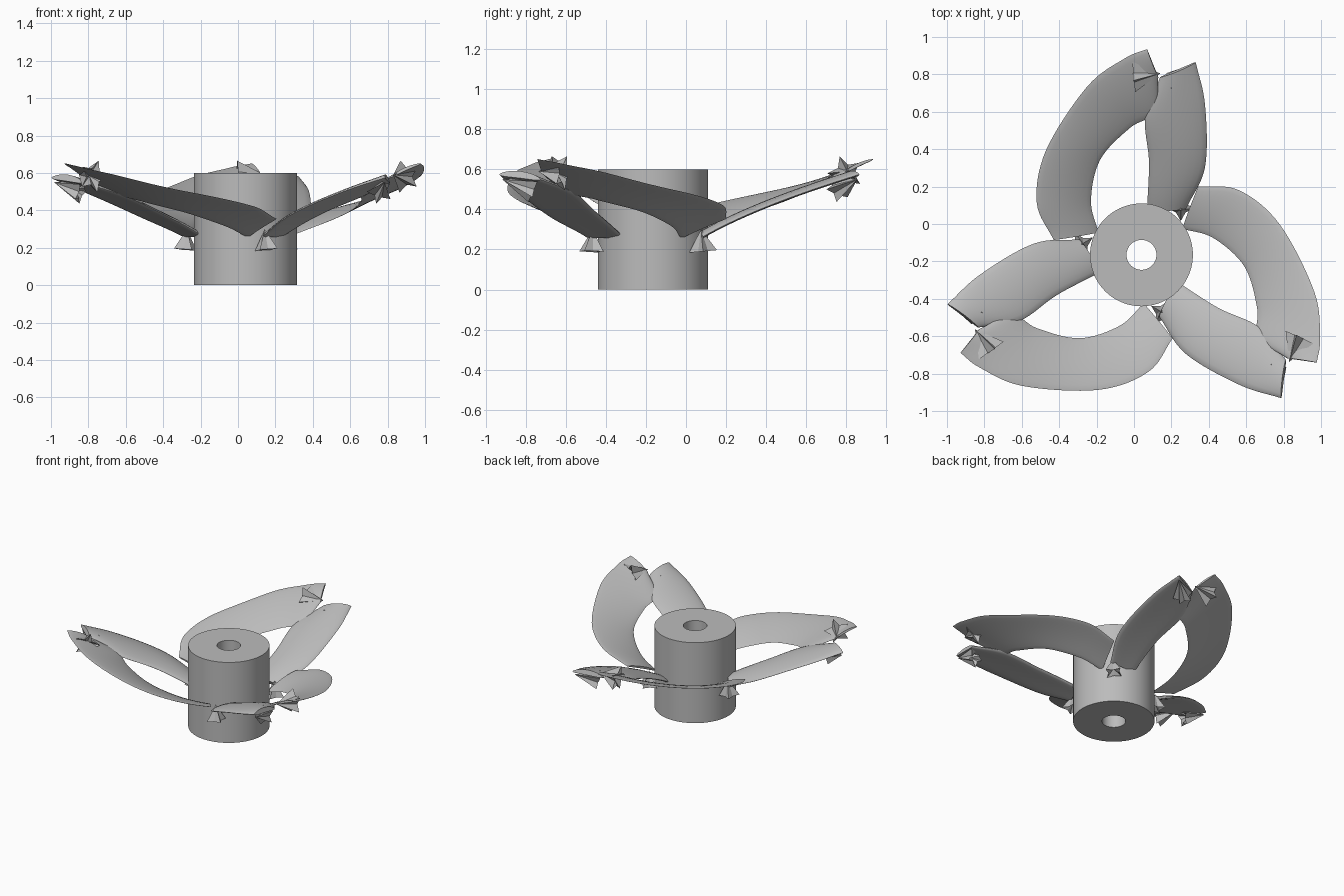
import bpy, bmesh, math
from mathutils import Vector, Matrix

cube = bpy.data.objects.get("Cube")
if cube:
    bpy.data.objects.remove(cube)

HUB_CENTRE = Vector((0.04, -0.165, 0))
BLADES = 3

grey = bpy.data.materials.new("plain grey")
grey.use_nodes = True
grey.diffuse_color = (0.5, 0.5, 0.5, 1)
grey.node_tree.nodes["Principled BSDF"].inputs["Base Color"].default_value = grey.diffuse_color


def make_mesh(bm, name):
    """Turn a bmesh into a coloured mesh."""
    bmesh.ops.recalc_face_normals(bm, faces=bm.faces)
    mesh = bpy.data.meshes.new(name)
    bm.to_mesh(mesh)
    bm.free()
    mesh.materials.append(grey)
    return mesh


def place(mesh, name, turn=0.0, smooth=True):
    """Add an object turned about the hub axis."""
    obj = bpy.data.objects.new(name, mesh)
    bpy.context.collection.objects.link(obj)
    obj.matrix_world = Matrix.Translation(HUB_CENTRE) @ Matrix.Rotation(turn, 4, "Z")
    if smooth:
        bpy.ops.object.select_all(action="DESELECT")
        obj.select_set(True)
        bpy.context.view_layer.objects.active = obj
        bpy.ops.object.shade_smooth_by_angle(angle=math.radians(40))


def cone_height(q):
    """Height of the sweeping ribbon: rises with distance from the hub."""
    return 0.14 + 0.45 * q.length + 0.01 * q.length ** 4


def ramp_height(q):
    """Height of the return ribbon: rises along the blade, level across it."""
    return 0.565 * q.y ** 0.55


def edge_curve(plan, height, steps=8):
    """Smooth curve through the plan points, lifted by a height rule."""
    p = [Vector(q) for q in plan]
    p = [2 * p[0] - p[1]] + p + [2 * p[-1] - p[-2]]
    flat = []
    for a, b, c, d in zip(p, p[1:], p[2:], p[3:]):
        for k in range(steps):
            t = k / steps
            flat.append(b + (c - a) * t / 2 + (2 * a - 5 * b + 4 * c - d) * t * t / 2
                        + (3 * b - a - 3 * c + d) * t ** 3 / 2)
    flat.append(p[-2])
    return [Vector((q.x, q.y, height(q))) for q in flat]


def ribbon(name, outer, inner, height, thickness, camber, sides=20):
    """Loft a thin curved section between two edge curves."""
    bm = bmesh.new()
    lead, trail = edge_curve(outer, height), edge_curve(inner, height)
    middle = [(a + b) / 2 for a, b in zip(lead, trail)]
    rings = []
    for i, (a, b) in enumerate(zip(lead, trail)):
        along = middle[min(i + 1, len(middle) - 1)] - middle[max(i - 1, 0)]
        up = along.cross(a - b).normalized()
        if up.z < 0:
            up.negate()
        ring = []
        for k in range(sides):
            angle = math.tau * k / sides
            lift = thickness / 2 * math.sin(angle) + camber * math.sin(angle) ** 2
            ring.append(bm.verts.new(middle[i] + (a - b) / 2 * math.cos(angle) + up * lift))
        rings.append(ring)
    for near, far in zip(rings, rings[1:]):
        for k in range(sides):
            n = (k + 1) % sides
            bm.faces.new((near[k], near[n], far[n], far[k]))
    bm.faces.new(rings[0])
    bm.faces.new(rings[-1])
    return make_mesh(bm, name)


def pleated_fan(name, apex, base, radius, pleats):
    """Faceted cone with a zigzag rim and a hollowed base."""
    bm = bmesh.new()
    apex, base = Vector(apex), Vector(base)
    turn = (base - apex).to_track_quat("Z", "Y")
    point = bm.verts.new(apex)
    hollow = bm.verts.new(apex.lerp(base, 0.7))
    rim = []
    for k in range(2 * pleats):
        reach = radius * (0.5 if k % 2 else 1)
        angle = math.pi * k / pleats
        offset = Vector((math.cos(angle), math.sin(angle), 0)) * reach
        rim.append(bm.verts.new(base + turn @ offset))
    for a, b in zip(rim, rim[1:] + rim[:1]):
        bm.faces.new((point, a, b))
        bm.faces.new((hollow, b, a))
    return make_mesh(bm, name)


# Hub: a rectangular wall section spun round the bore
bm = bmesh.new()
bore, rim, top = 0.08, 0.275, 0.6
wall = [bm.verts.new(q) for q in ((bore, 0, 0), (rim, 0, 0), (rim, 0, top), (bore, 0, top))]
edges = [bm.edges.new((a, b)) for a, b in zip(wall, wall[1:] + wall[:1])]
bmesh.ops.spin(bm, geom=wall + edges, cent=(0, 0, 0), axis=(0, 0, 1),
               angle=math.tau, steps=72, use_merge=True)
bmesh.ops.remove_doubles(bm, verts=bm.verts, dist=0.001)
place(make_mesh(bm, "hub"), "hub")

# Two ribbons of one looped blade, in plan about the hub axis
ribbons = [
    ribbon("sweeping_blade",
           outer=[(-.47, .08), (-.56, .28), (-.51, .56), (-.29, .9), (-.09, 1.05), (.03, 1.1)],
           inner=[(-.23, .12), (-.27, .29), (-.22, .51), (-.06, .68), (.07, .76), (.09, .95)],
           height=cone_height, thickness=.016, camber=.008),
    ribbon("return_blade",
           outer=[(.24, .25), (.34, .47), (.34, .8), (.29, 1.03)],
           inner=[(.03, .25), (.04, .5), (.02, .74), (.1, .95)],
           height=ramp_height, thickness=.036, camber=.012),
]

# Pleated joints at the tips and the root
fans = [
    pleated_fan("tip_joint", apex=(.1, .97, .59), base=(-.04, .96, .58), radius=.09, pleats=5),
    pleated_fan("tip_lip", apex=(.28, 1.02, .55), base=(.16, .92, .5), radius=.07, pleats=5),
    pleated_fan("root_joint", apex=(.21, .24, .3), base=(.21, .25, .19), radius=.07, pleats=4),
]

# Repeat the blade around the hub
for n in range(BLADES):
    for mesh in ribbons + fans:
        place(mesh, f"{mesh.name}_{n + 1}", math.tau * n / BLADES, smooth=mesh in ribbons)
